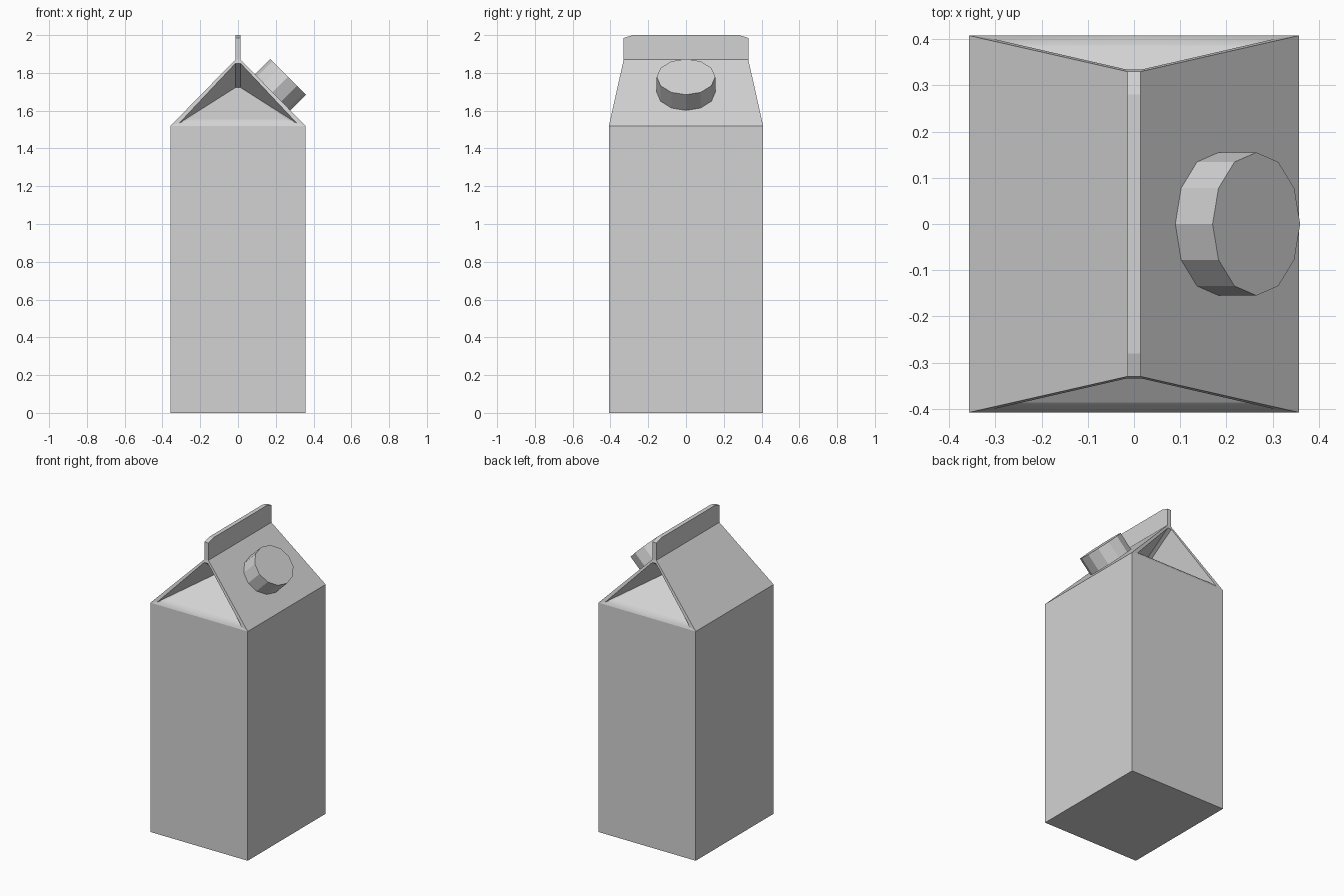
import bpy
import bmesh
from math import radians
from mathutils import Matrix

if "Cube" in bpy.data.objects:
    bpy.data.objects.remove(bpy.data.objects["Cube"], do_unlink=True)

card = bpy.data.materials.new("light_grey_card")
card.use_nodes = True
GREY = (0.65, 0.65, 0.65, 1)
card.diffuse_color = GREY
card.node_tree.nodes["Principled BSDF"].inputs["Base Color"].default_value = GREY


def finish(name, bm):
    """Turn a bmesh into a named object with the card material."""
    bmesh.ops.remove_doubles(bm, verts=bm.verts, dist=0.0001)
    bmesh.ops.recalc_face_normals(bm, faces=bm.faces)
    mesh = bpy.data.meshes.new(name)
    bm.to_mesh(mesh)
    bm.free()
    mesh.materials.append(card)
    obj = bpy.data.objects.new(name, mesh)
    bpy.context.collection.objects.link(obj)
    return obj


def add_face(bm, *points, smooth=False):
    face = bm.faces.new([bm.verts.new(p) for p in points])
    face.smooth = smooth


def on(x, p):
    """The same point moved to another x."""
    return (x, p[1], p[2])


# Carton: one quarter, mirrored to all four corners
W, D, SHOULDER, RIDGE, T = 0.357, 0.408, 1.52, 1.87, 0.014
foot = (W, -D, 0)
shoulder = (W, -D, SHOULDER)
ridge = (T, -0.33, RIDGE)
side_foot, side_top, ridge_mid = (W, 0, 0), (W, 0, SHOULDER), (T, 0, RIDGE)
rim_top = (T, -0.334, 1.85)
rim_corner = (0.31, -0.402, 1.535)
fold_corner = (0.265, -0.386, 1.552)
pocket = (T, -0.14, 1.722)

bm = bmesh.new()
# Walls, base and roof
add_face(bm, foot, side_foot, side_top, shoulder)
add_face(bm, on(0, foot), foot, shoulder, on(0, shoulder))
add_face(bm, on(0, foot), (0, 0, 0), side_foot, foot)
add_face(bm, shoulder, side_top, ridge_mid, ridge)
add_face(bm, on(0, ridge), ridge, ridge_mid, on(0, ridge_mid))
# Thin card edge around the gable
add_face(bm, shoulder, ridge, rim_top, rim_corner)
add_face(bm, on(0, ridge), on(0, rim_top), rim_top, ridge)
# Rounded fold at the bottom of the gable
fold = [shoulder, rim_corner, fold_corner]
for low, high in zip(fold, fold[1:]):
    add_face(bm, on(0, low), low, high, on(0, high), smooth=True)
# Folded-in pocket: sloping panel, side flap and spine
add_face(bm, on(0, fold_corner), fold_corner, pocket, on(0, pocket))
add_face(bm, rim_corner, rim_top, pocket)
add_face(bm, rim_corner, pocket, fold_corner)
add_face(bm, on(0, rim_top), on(0, pocket), pocket, rim_top)
carton = finish("carton_body", bm)
mirror = carton.modifiers.new("four_corners", "MIRROR")
mirror.use_axis = (True, True, False)
mirror.merge_threshold = 0.0005

# Sealed fin along the ridge, with clipped top corners
profile = [(-0.33, 1.865), (0.33, 1.865), (0.33, 1.985), (0.28, 2), (-0.28, 2), (-0.33, 1.985)]
bm = bmesh.new()
add_face(bm, *[(-T, y, z) for y, z in profile])
result = bmesh.ops.extrude_face_region(bm, geom=bm.faces[:])
moved = [v for v in result["geom"] if isinstance(v, bmesh.types.BMVert)]
bmesh.ops.translate(bm, verts=moved, vec=(2 * T, 0, 0))
finish("top_fin", bm)

# Twelve-sided screw cap standing square to the left roof slope
bm = bmesh.new()
place = (Matrix.Translation((0.219, 0, 1.733))
         @ Matrix.Rotation(radians(45), 4, "Y")
         @ Matrix.Diagonal((0.134, 0.155, 1, 1)))
bmesh.ops.create_cone(bm, cap_ends=True, segments=12, radius1=1, radius2=1,
                      depth=0.13, matrix=place)
finish("screw_cap", bm)
